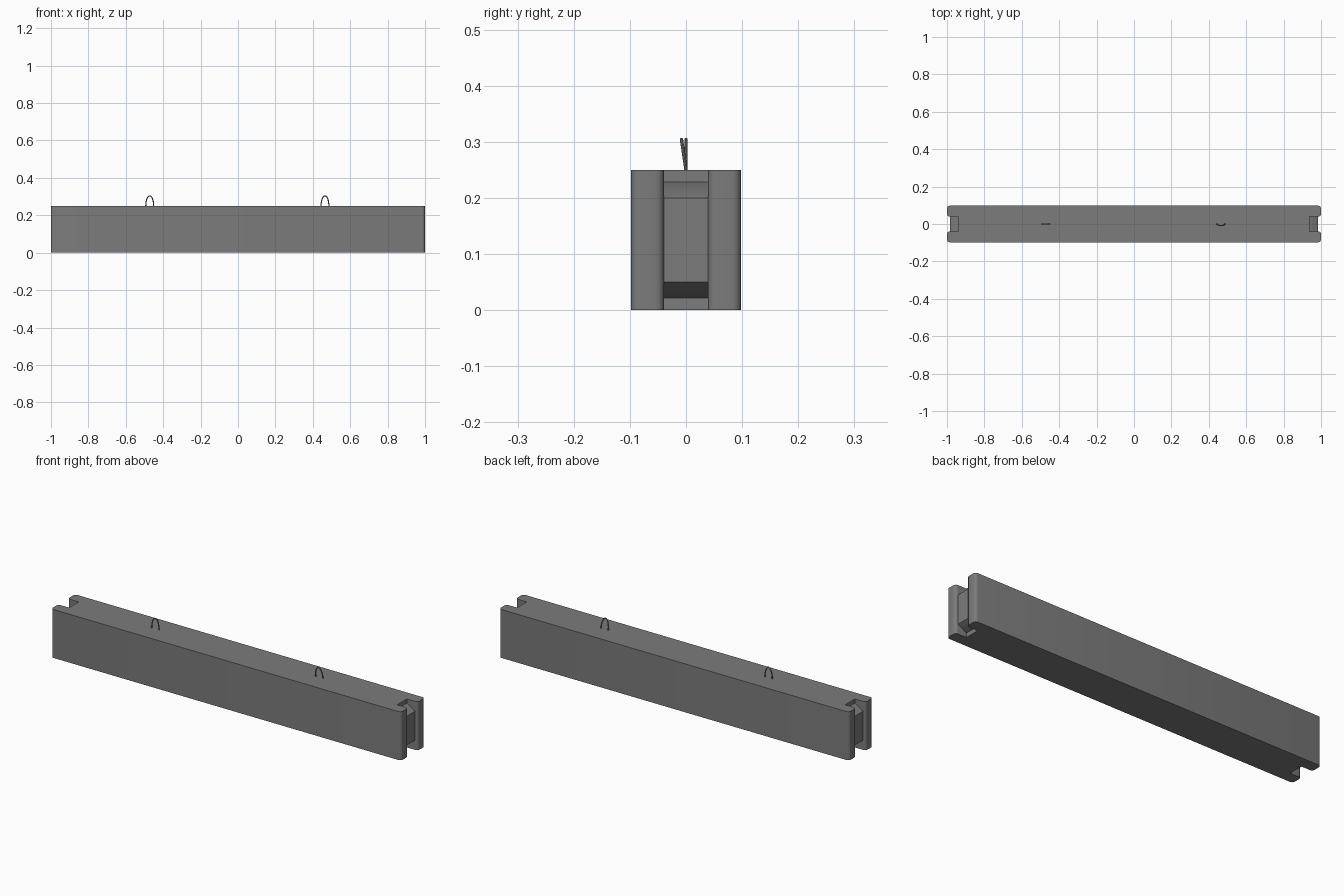
import bpy, bmesh, math

if "Cube" in bpy.data.objects:
    bpy.data.objects.remove(bpy.data.objects["Cube"], do_unlink=True)

L, W, H = 1.0, 0.098, 0.25          # half length, half width, height
GROOVE, FLOOR, KEY = 0.039, 0.937, 0.985


def material(name, value):
    m = bpy.data.materials.new(name)
    m.use_nodes = True
    col = (value, value, value, 1)
    m.diffuse_color = col
    m.node_tree.nodes["Principled BSDF"].inputs["Base Color"].default_value = col
    return m


concrete = material("concrete grey", 0.2)


def prism(name, points, vec, round_ends=False):
    """Extrude a closed outline along vec, optionally rounding the end corners."""
    bm = bmesh.new()
    face = bm.faces.new([bm.verts.new(p) for p in points])
    ext = bmesh.ops.extrude_face_region(bm, geom=[face])
    moved = [v for v in ext["geom"] if isinstance(v, bmesh.types.BMVert)]
    bmesh.ops.translate(bm, vec=vec, verts=moved)
    if round_ends:
        edges = [e for e in bm.edges
                 if abs(e.verts[0].co.z - e.verts[1].co.z) > H / 2
                 and abs(e.verts[0].co.x) > L - 0.001]
        bmesh.ops.bevel(bm, geom=edges, offset=0.015, segments=4,
                        profile=0.5, affect='EDGES')
    bmesh.ops.recalc_face_normals(bm, faces=bm.faces)
    me = bpy.data.meshes.new(name)
    bm.to_mesh(me)
    bm.free()
    return finish(bpy.data.objects.new(name, me))


def finish(ob):
    bpy.context.collection.objects.link(ob)
    ob.data.materials.append(concrete)
    bpy.ops.object.select_all(action='DESELECT')
    ob.select_set(True)
    bpy.context.view_layer.objects.active = ob
    if ob.type == 'CURVE':
        bpy.ops.object.convert(target='MESH')
    bpy.ops.object.shade_smooth_by_angle(angle=math.radians(35))
    return ob


# Beam with a vertical groove in each end
half = [(L, -W), (L, -GROOVE), (FLOOR, -GROOVE),
        (FLOOR, GROOVE), (L, GROOVE), (L, W)]
outline = half + [(-x, -y) for x, y in half]
prism("beam", [(x, y, 0) for x, y in outline], (0, 0, H), True)

# Raised key with sloped top and bottom inside each groove
for side, name in ((1, "left_key"), (-1, "right_key")):
    section = [(FLOOR - 0.01, 0.022), (FLOOR, 0.022), (KEY, 0.05),
               (KEY, H - 0.05), (FLOOR, H - 0.022), (FLOOR - 0.01, H - 0.022)]
    prism(name, [(side * x, -GROOVE - 0.001, z) for x, z in section],
          (0, 2 * GROOVE + 0.002, 0))

# Wire lifting loops, one upright and one leaning forward
for name, cx, lean in (("right_lifting_loop", -0.472, 0.0),
                       ("left_lifting_loop", 0.465, -0.008)):
    cu = bpy.data.curves.new(name, 'CURVE')
    cu.dimensions = '3D'
    cu.bevel_depth = 0.003
    cu.bevel_resolution = 2
    sp = cu.splines.new('POLY')
    n = 16
    sp.points.add(n)
    for i, p in enumerate(sp.points):
        a = math.pi * (i / n * 1.1 - 0.05)
        s = math.sin(a)
        p.co = (cx + 0.021 * math.cos(a), lean * s, H + 0.054 * s, 1)
    finish(bpy.data.objects.new(name, cu))
